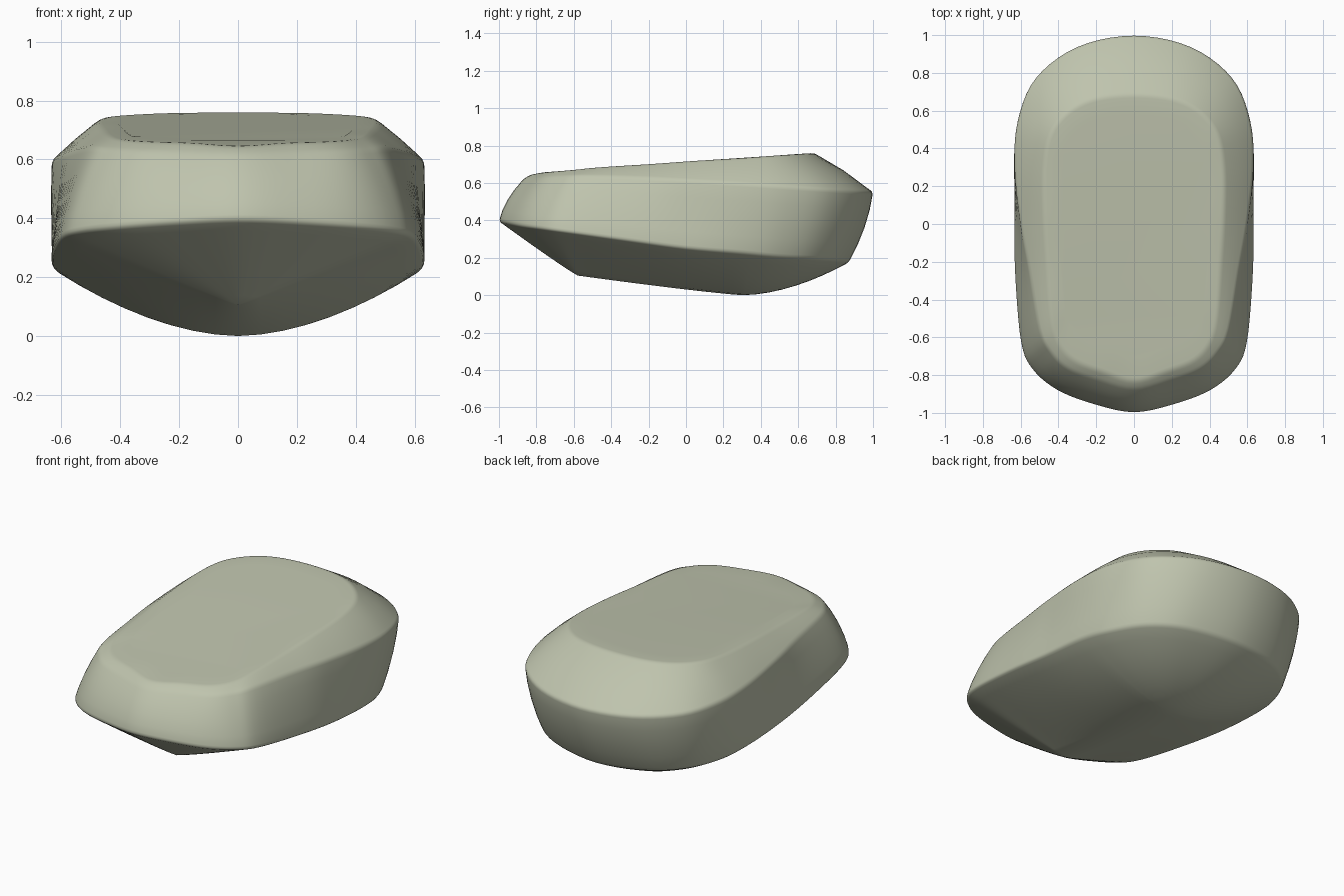
import bpy, bmesh
from mathutils import Vector

cube = bpy.data.objects.get("Cube")
if cube:
    bpy.data.objects.remove(cube, do_unlink=True)

# Half outlines from the front tip to the back: lower rim, upper rim, top edge
LOWER = [(0, -1, .395), (.22, -.955, .385), (.41, -.88, .37), (.54, -.77, .355),
         (.60, -.63, .335), (.63, -.3, .29), (.635, 0, .25), (.625, .3, .225),
         (.58, .5, .205), (.48, .68, .195), (.3, .81, .185), (0, .87, .175)]
UPPER = [(0, -.87, .62), (.2, -.82, .625), (.35, -.765, .63), (.44, -.68, .635),
         (.5, -.56, .64), (.555, -.25, .63), (.6, 0, .615), (.632, .3, .597),
         (.615, .55, .58), (.52, .775, .565), (.3, .94, .555), (0, 1, .55)]
TOP = [(0, -.83, .645), (.17, -.78, .655), (.32, -.72, .66), (.405, -.62, .668),
       (.44, -.48, .682), (.46, -.2, .7), (.475, .05, .718), (.475, .3, .733),
       (.44, .48, .746), (.34, .6, .754), (.2, .665, .759), (0, .685, .76)]
STEPS = 5


def outline(half):
    """Mirror a half outline and smooth it into a closed loop."""
    pts = [Vector(p) for p in half]
    pts += [Vector((-p.x, p.y, p.z)) for p in pts[-2:0:-1]]
    n, loop = len(pts), []
    for i in range(n):
        a, b, c, d = (pts[(i + k) % n] for k in (-1, 0, 1, 2))
        for s in range(STEPS):
            t = s / STEPS
            loop.append(.5 * (2 * b + (c - a) * t + (2 * a - 5 * b + 4 * c - d) * t * t
                              + (3 * b - a - 3 * c + d) * t ** 3))
    return loop


def soft_corner(prev, p, nxt, r):
    """Replace a corner by a small rounded arc."""
    a = p + (prev - p).normalized() * r
    b = p + (nxt - p).normalized() * r
    return [a.lerp(p, t).lerp(p.lerp(b, t), t) for t in (0, .33, .67, 1)]


def column(low, up, top):
    """Section from the keel over both rims to the top face."""
    cy = min(max(low.y, -.58), .3)
    f = (cy + .58) / .88
    keel = Vector((0, cy, .105 * (1 - f) ** 1.15))
    power = 1.05 + .75 * f
    under = []
    for k in range(8):
        t = k / 8
        p = keel.lerp(low, t)
        p.z = keel.z + (low.z - keel.z) * t ** power
        under.append(p)
    # Gently bulged side wall and shoulder
    out = Vector((low.x, low.y * .7, 0)).normalized()
    bulge = .02 * abs(out.y)
    wall = [low.lerp(up, t) + out * bulge * 4 * t * (1 - t) for t in (.25, .5, .75)]
    shoulder = up.lerp(top, .5) + Vector((0, 0, .012 * max(0, out.y)))
    inner = Vector((top.x * .85, top.y * .85, 0))
    inner.z = top.z + (inner.y - top.y) * .066
    return (under + soft_corner(under[-1], low, wall[0], .018) + wall
            + soft_corner(wall[-1], up, shoulder, .018) + [shoulder]
            + soft_corner(shoulder, top, inner, .018) + [inner])


# Loft the sections into one closed skin
bm = bmesh.new()
cols = [[bm.verts.new(p) for p in column(*c)]
        for c in zip(outline(LOWER), outline(UPPER), outline(TOP))]
for c0, c1 in zip(cols, cols[1:] + cols[:1]):
    for k in range(len(c0) - 1):
        bm.faces.new((c0[k], c1[k], c1[k + 1], c0[k + 1]))
bm.faces.new([c[-1] for c in cols])
bmesh.ops.remove_doubles(bm, verts=bm.verts, dist=.0005)
bmesh.ops.recalc_face_normals(bm, faces=bm.faces)
mesh = bpy.data.meshes.new("stone_body")
bm.to_mesh(mesh)
bm.free()
body = bpy.data.objects.new("stone_body", mesh)
bpy.context.collection.objects.link(body)

# Pale grey-green stone
mat = bpy.data.materials.new("pale_sage_stone")
mat.use_nodes = True
colour = (.52, .55, .42, 1)
mat.diffuse_color = colour
mat.node_tree.nodes["Principled BSDF"].inputs["Base Color"].default_value = colour
mesh.materials.append(mat)

bpy.context.view_layer.objects.active = body
body.select_set(True)
bpy.ops.object.shade_smooth_by_angle(angle=.7)
